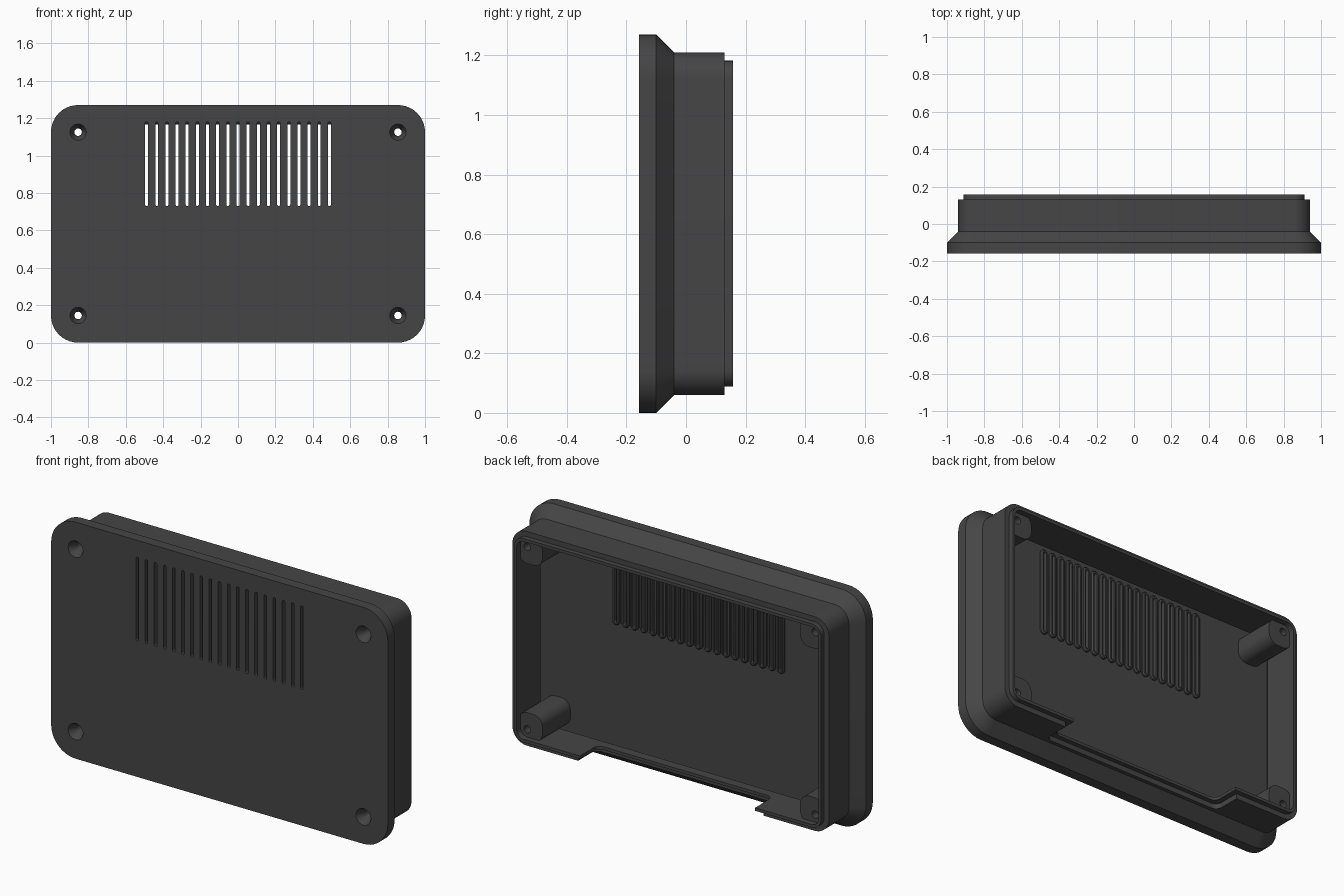
import bpy, bmesh, math

if "Cube" in bpy.data.objects:
    bpy.data.objects.remove(bpy.data.objects["Cube"])

H = 1.27            # overall height
R = 0.145           # flange corner radius
plastic = bpy.data.materials.new("charcoal_plastic")
plastic.diffuse_color = (0.06, 0.06, 0.06, 1)
plastic.use_nodes = True
plastic.node_tree.nodes["Principled BSDF"].inputs["Base Color"].default_value = plastic.diffuse_color


def rounded(cx, cz, hx, hz, r, n=10):
    """Rounded rectangle in the XZ plane."""
    pts = []
    for k, (sx, sz) in enumerate([(1, 1), (-1, 1), (-1, -1), (1, -1)]):
        for i in range(n + 1):
            a = math.pi / 2 * (k + i / n)
            pts.append((cx + sx * (hx - r) + r * math.cos(a),
                        cz + sz * (hz - r) + r * math.sin(a)))
    return pts


def loft(bm, rings):
    """Skin a list of (y, outline) rings and cap both ends."""
    loops = [[bm.verts.new((x, y, z)) for x, z in pts] for y, pts in rings]
    n = len(loops[0])
    for a, b in zip(loops, loops[1:]):
        for i in range(n):
            j = (i + 1) % n
            bm.faces.new((a[i], a[j], b[j], b[i]))
    bm.faces.new(loops[0])
    bm.faces.new(loops[-1])


def make(name, solids):
    bm = bmesh.new()
    for rings in solids:
        loft(bm, rings)
    bmesh.ops.remove_doubles(bm, verts=bm.verts, dist=1e-5)
    bmesh.ops.recalc_face_normals(bm, faces=bm.faces)
    me = bpy.data.meshes.new(name)
    bm.to_mesh(me)
    bm.free()
    ob = bpy.data.objects.new(name, me)
    me.materials.append(plastic)
    bpy.context.collection.objects.link(ob)
    return ob


def boolean(target, tool, op):
    bpy.context.view_layer.objects.active = target
    m = target.modifiers.new(op, 'BOOLEAN')
    m.operation, m.object, m.solver = op, tool, 'EXACT'
    bpy.ops.object.modifier_apply(modifier=m.name)
    bpy.data.objects.remove(tool)


def inset(d):
    return rounded(0, H / 2, 1 - d, H / 2 - d, R - d)


# Case: front flange, taper, side wall, stepped lip, then the hollow inside
profile = [(-0.157, 0), (-0.10, 0), (-0.04, 0.06), (0.13, 0.06), (0.13, 0.088),
           (0.157, 0.088), (0.157, 0.104), (-0.045, 0.104), (-0.10, 0.05), (-0.112, 0.05)]
case = make("case_shell", [[(y, inset(d)) for y, d in profile]])

# Corner screw bosses
corners = [(sx, sz) for sx in (-1, 1) for sz in (-1, 1)]
cx, cz = 1 - R, H / 2 - R
bosses = [[(y, rounded(sx * (cx - 0.0175), H / 2 + sz * (cz - 0.0175), 0.0725, 0.0725, 0.055))
           for y in (-0.135, 0.125)] for sx, sz in corners]
boolean(case, make("screw_bosses", bosses), 'UNION')

# Raised rims around the vent slots on the inside
slot_x = [(i - 9) * 0.0543 for i in range(19)]
zc, hz = 0.955, 0.225
rims = [[(y, rounded(x, zc, 0.008 + w, hz + w, 0.008 + w, 4))
         for y, w in ((-0.135, 0.014), (-0.104, 0.014), (-0.098, 0.008))] for x in slot_x]
boolean(case, make("vent_rims", rims), 'UNION')

# Vent slots and countersunk screw holes
slots = [[(y, rounded(x, zc, 0.008, hz, 0.0079, 4)) for y in (-0.2, -0.06)] for x in slot_x]
holes = [[(y, rounded(sx * cx, H / 2 + sz * cz, r, r, r * 0.999, 6))
          for y, r in ((-0.162, 0.047), (-0.115, 0.020), (0.2, 0.020))] for sx, sz in corners]
boolean(case, make("openings", slots + holes), 'DIFFERENCE')


def notch(half, y0, z0, z1, r=0.035):
    """Cutter for the bottom wall: rounded inner corners, open to the back."""
    yc, hy = y0 + 0.2, 0.2
    ob = make("notch", [[(z, rounded(0, yc, half, hy, r, 6)) for z in (z0, z1)]])
    for v in ob.data.vertices:          # lay the outline flat: outline z becomes y
        x, y, z = v.co
        v.co = (x, z, y)
    ob.data.flip_normals()
    return ob


# Cable opening in the bottom wall, stepped to carry the lip around it
boolean(case, notch(0.55, -0.02, 0.03, 0.088), 'DIFFERENCE')
boolean(case, notch(0.52, 0.005, 0.02, 0.14), 'DIFFERENCE')

# Smooth corners, crisp edges
bpy.ops.object.select_all(action='DESELECT')
case.select_set(True)
bpy.context.view_layer.objects.active = case
bpy.ops.object.shade_smooth_by_angle(angle=math.radians(30))
